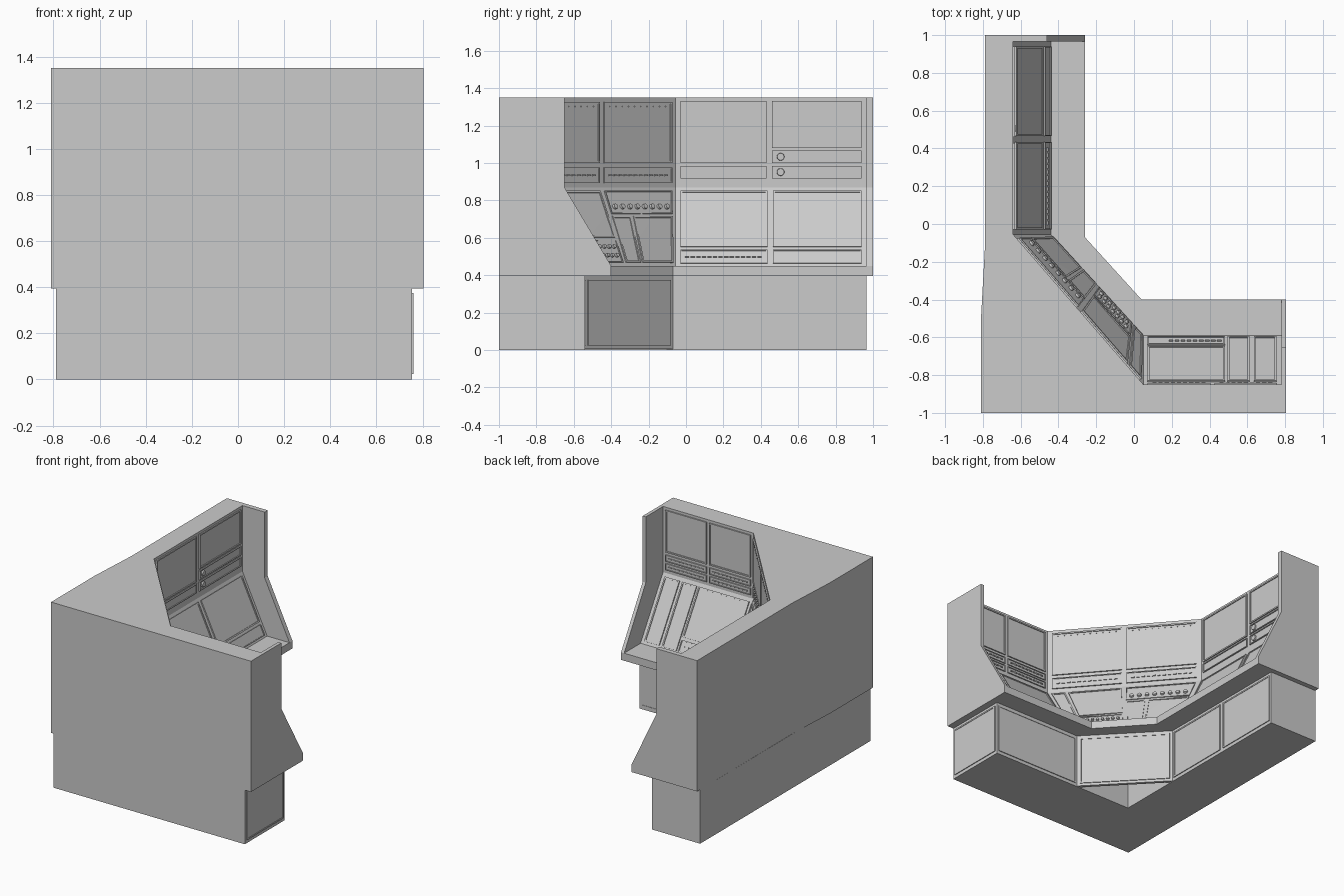
import bpy, bmesh, math
from mathutils import Vector, Matrix

if "Cube" in bpy.data.objects:
    bpy.data.objects.remove(bpy.data.objects["Cube"])


def finish(bm, name):
    bmesh.ops.recalc_face_normals(bm, faces=bm.faces)
    me = bpy.data.meshes.new(name)
    bm.to_mesh(me)
    bm.free()
    ob = bpy.data.objects.new(name, me)
    bpy.context.collection.objects.link(ob)
    return ob


def prism(name, pts, offset):
    """Extrude a 3D polygon along an offset vector."""
    bm = bmesh.new()
    f = bm.faces.new([bm.verts.new(p) for p in pts])
    ext = bmesh.ops.extrude_face_region(bm, geom=[f])
    vs = [g for g in ext["geom"] if isinstance(g, bmesh.types.BMVert)]
    bmesh.ops.translate(bm, verts=vs, vec=offset)
    return finish(bm, name)


class Surface:
    """A four-cornered console face that details are laid out on (u right, v up)."""

    def __init__(self, name, left, right, z0, z1):
        # left / right: (bottom xy, top xy) seen by the operator
        self.name, self.bm = name, bmesh.new()
        self.bl, self.tl = Vector((*left[0], z0)), Vector((*left[1], z1))
        self.br, self.tr = Vector((*right[0], z0)), Vector((*right[1], z1))
        self.x = (self.br - self.bl).normalized()
        self.n = self.x.cross((self.tl + self.tr - self.bl - self.br)).normalized()
        self.y = self.n.cross(self.x)

    def at(self, u, v, h=0.0):
        return self.bl.lerp(self.br, u).lerp(self.tl.lerp(self.tr, u), v) + self.n * h

    def panel(self, u0, u1, v0, v1, rim=0.01, h=0.009):
        """Raised bezel with a sunken face."""
        bm = self.bm
        uv = [(u0, v0), (u1, v0), (u1, v1), (u0, v1)]
        low = [bm.verts.new(self.at(u, v, -0.004)) for u, v in uv]
        top = [bm.verts.new(self.at(u, v, h)) for u, v in uv]
        for i in range(4):
            j = (i + 1) % 4
            bm.faces.new((low[i], low[j], top[j], top[i]))
        f = bm.faces.new(top)
        f.normal_update()
        bmesh.ops.inset_region(bm, faces=[f], thickness=rim, use_even_offset=True)
        ext = bmesh.ops.extrude_face_region(bm, geom=[f])
        vs = [g for g in ext["geom"] if isinstance(g, bmesh.types.BMVert)]
        bmesh.ops.translate(bm, verts=vs, vec=self.n * (0.003 - h))
        if f.is_valid:
            bm.faces.remove(f)

    def place(self, u, v):
        m = Matrix((self.x, self.y, self.n)).transposed().to_4x4()
        m.translation = self.at(u, v, 0.004)
        return m

    def knobs(self, u0, u1, v, count, r=0.014, h=0.024):
        for i in range(count):
            u = u0 + (u1 - u0) * i / max(count - 1, 1)
            bmesh.ops.create_cone(self.bm, cap_ends=True, segments=12, radius1=r,
                                  radius2=r * 0.85, depth=h, matrix=self.place(u, v))

    def keys(self, u0, u1, v, count, w=0.022, t=0.008):
        for i in range(count):
            u = u0 + (u1 - u0) * i / (count - 1)
            bmesh.ops.create_cube(self.bm, size=1, matrix=self.place(u, v)
                                  @ Matrix.Diagonal((w, t, 0.012, 1)))

    def done(self):
        finish(self.bm, self.name)


# --- Shared cross-section stations: right end, inner corners, left end ---
XR, YL = 0.78, 0.965
lip = [(XR, -0.40), (0.04, -0.40), (-0.26, -0.07), (-0.26, YL)]
foot = [(XR, -0.59), (0.05, -0.59), (-0.44, -0.055), (-0.44, YL)]
wall = [(XR, -0.85), (0.05, -0.85), (-0.64, -0.055), (-0.64, YL)]
back = [(-0.79, YL), (-0.788, -0.1), (-0.81, -0.5), (-0.81, -1), (XR, -1)]
Z0, ZD, ZP, ZT = 0.395, 0.45, 0.87, 1.35

# --- Upper console body ---
bm = bmesh.new()
rows = [[bm.verts.new((*p, z)) for p in line] for line, z in
        ((lip, Z0), (lip, ZD), (foot, ZD), (wall, ZP), (wall, ZT))]
blow = [bm.verts.new((*p, Z0)) for p in back]
btop = [bm.verts.new((*p, ZT)) for p in back]
for a, b in zip(rows, rows[1:]):
    for i in range(3):
        bm.faces.new((a[i], a[i + 1], b[i + 1], b[i]))
for i in range(4):
    bm.faces.new((blow[i], blow[i + 1], btop[i + 1], btop[i]))
bm.faces.new(rows[0] + blow)
bm.faces.new(rows[-1] + btop)
bm.faces.new([r[0] for r in rows] + [btop[-1], blow[-1]])
bm.faces.new([r[3] for r in rows] + [btop[0], blow[0]])
finish(bm, "console_body")

# --- End cheeks ---
def cheek(b, t, e):
    return [(b, Z0), (b, ZT), (t, ZT), (t, ZP), (e, ZD), (e, Z0)]

prism("right_cheek", [(XR, y, z) for y, z in cheek(-1, -0.65, -0.40)], (0.025, 0, 0))
prism("left_cheek", [(x, YL, z) for x, z in cheek(-0.79, -0.46, -0.26)], (0, 0.035, 0))

# --- Base plinth and its diagonal corner board ---
base = [(-0.79, -1), (0.755, -1), (0.755, -0.54), (-0.40, -0.54), (-0.40, YL), (-0.79, YL)]
prism("base", [(*p, 0) for p in base], (0, 0, Z0))
prism("base_corner_board", [(0.05, -0.54, 0.005), (-0.40, -0.07, 0.005),
                            (-0.40, -0.10, 0.005), (0.02, -0.54, 0.005)], (0, 0, Z0 - 0.005))

# --- Base access panels ---
for nm, l, r, cells in (("right", (0.755, -0.54), (0.05, -0.54), [(0.02, 0.98)]),
                        ("corner", (0.05, -0.54), (-0.40, -0.07), [(0.03, 0.97)]),
                        ("left", (-0.40, -0.07), (-0.40, YL), [(0.015, 0.485), (0.515, 0.985)]),
                        ("end", (0.755, -1), (0.755, -0.54), [(0.04, 0.96)])):
    s = Surface("base_panels_" + nm, (l, l), (r, r), 0, Z0)
    for a, b in cells:
        s.panel(a, b, 0.06, 0.95, h=0.006)
    s.done()


def bay(name, i, upper):
    """Surface between stations i+1 (operator's right) and i (operator's left)."""
    lo = wall if upper else foot
    return Surface(name, (lo[i], wall[i]), (lo[i + 1], wall[i + 1]),
                   ZP if upper else ZD, ZT if upper else ZP)


halves = ((0.03, 0.485), (0.515, 0.97))

# --- Right arm: upper screens and key strips ---
s = bay("right_upper_panels", 0, True)
for a, b in halves:
    s.panel(a, b, 0.32, 0.96)
    for v in (0.05, 0.18):
        s.panel(a, b, v, v + 0.1, rim=0.005)
        s.keys(a + 0.05, b - 0.05, v + 0.05, 9)
s.done()

# --- Right arm: lower sloped panels ---
s = bay("right_lower_panels", 0, False)
s.panel(0.035, 0.20, 0.04, 0.95)
s.panel(0.23, 0.39, 0.04, 0.95)
s.panel(0.41, 0.97, 0.24, 0.95)
s.panel(0.41, 0.97, 0.04, 0.20, rim=0.006)
s.keys(0.45, 0.80, 0.12, 9)
s.done()

# --- Corner: upper screens with indicator dots and key strips ---
s = bay("corner_upper_panels", 1, True)
for a, b in halves:
    s.panel(a, b, 0.27, 0.95)
    s.knobs(a + 0.04, b - 0.04, 0.90, 10, r=0.004, h=0.01)
    s.panel(a, b, 0.05, 0.22, rim=0.006)
    s.keys(a + 0.04, b - 0.04, 0.135, 12)
s.done()

# --- Corner: lower sloped panels with knobs ---
s = bay("corner_lower_panels", 1, False)
s.panel(0.02, 0.11, 0.04, 0.95)
s.panel(0.13, 0.48, 0.36, 0.95)
s.panel(0.13, 0.48, 0.04, 0.33, rim=0.006)
for v in (0.13, 0.24):
    s.knobs(0.18, 0.44, v, 7, r=0.012)
s.panel(0.51, 0.97, 0.66, 0.95, rim=0.006)
s.knobs(0.55, 0.93, 0.75, 8, r=0.016)
s.panel(0.51, 0.65, 0.04, 0.63)
s.panel(0.67, 0.97, 0.04, 0.63)
s.done()

# --- Left arm: upper screens, drawers and dials ---
s = bay("left_upper_panels", 2, True)
s.panel(0.025, 0.475, 0.27, 0.96)
s.panel(0.025, 0.475, 0.10, 0.24, rim=0.006)
s.panel(0.505, 0.975, 0.44, 0.96)
for v in (0.10, 0.27):
    s.panel(0.505, 0.975, v, v + 0.14, rim=0.006)
    s.knobs(0.55, 0.55, v + 0.07, 1, r=0.022, h=0.018)
s.done()

# --- Left arm: lower sloped screens and strips ---
s = bay("left_lower_panels", 2, False)
for a, b in ((0.025, 0.48), (0.51, 0.975)):
    s.panel(a, b, 0.24, 0.95)
    s.panel(a, b, 0.03, 0.20, rim=0.006)
s.keys(0.06, 0.44, 0.115, 14)
s.done()
